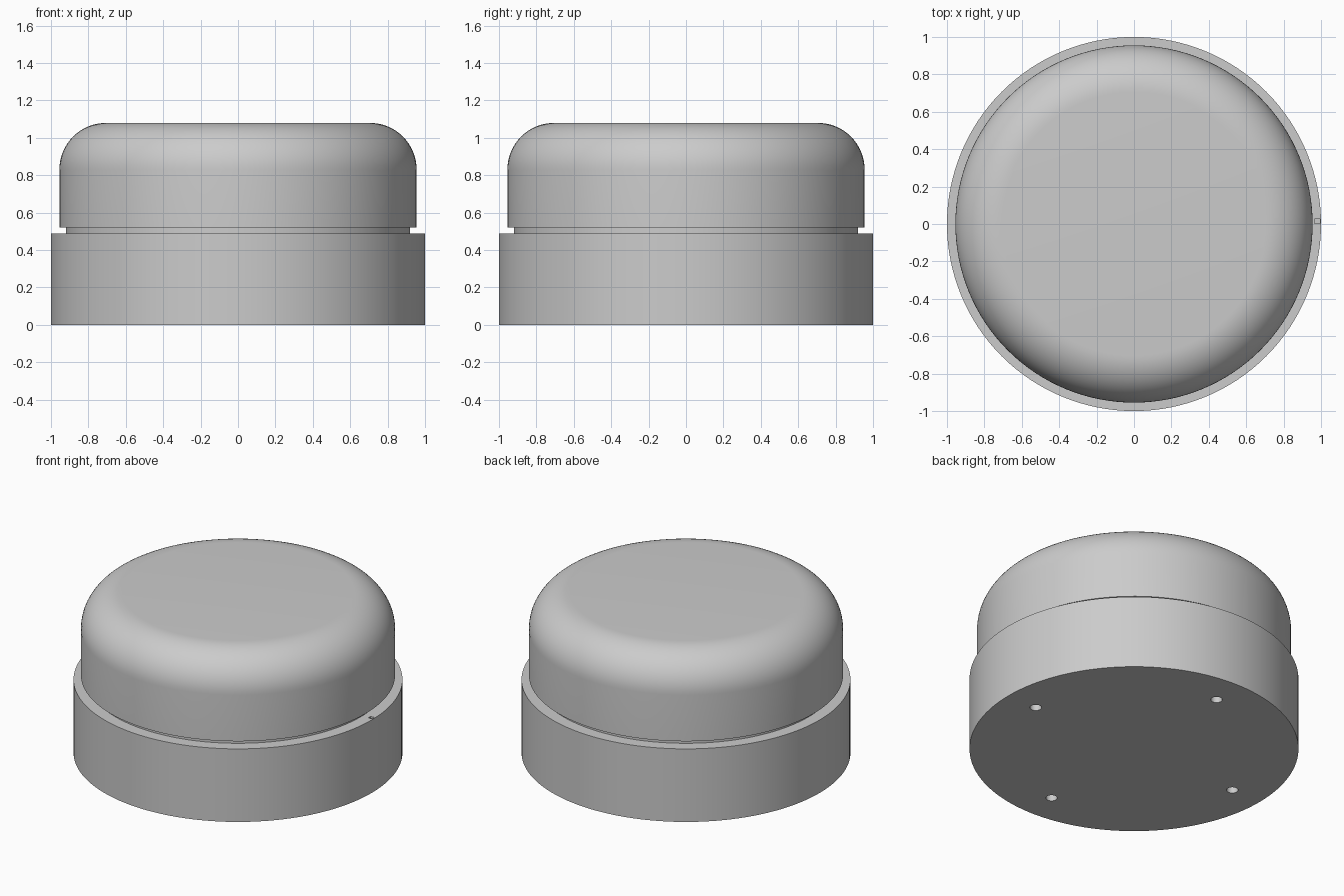
import bpy, bmesh, math
from mathutils import Matrix, Vector

if "Cube" in bpy.data.objects:
    bpy.data.objects.remove(bpy.data.objects["Cube"], do_unlink=True)

grey = bpy.data.materials.new("light_grey")
grey.use_nodes = True
grey.diffuse_color = (0.6, 0.6, 0.6, 1)
grey.node_tree.nodes["Principled BSDF"].inputs["Base Color"].default_value = grey.diffuse_color
SIDES = 128


def add_object(name, bm):
    bmesh.ops.recalc_face_normals(bm, faces=bm.faces)
    mesh = bpy.data.meshes.new(name)
    bm.to_mesh(mesh)
    bm.free()
    mesh.materials.append(grey)
    obj = bpy.data.objects.new(name, mesh)
    bpy.context.collection.objects.link(obj)
    return obj


def lathe(name, profile):
    """Turn (radius, height) points into a closed solid with flat ends."""
    bm = bmesh.new()
    rings = [[bm.verts.new((r * math.cos(math.tau * i / SIDES), r * math.sin(math.tau * i / SIDES), z))
              for i in range(SIDES)] for r, z in profile]
    for low, high in zip(rings, rings[1:]):
        for i in range(SIDES):
            j = (i + 1) % SIDES
            bm.faces.new((low[i], low[j], high[j], high[i]))
    bm.faces.new(rings[0])
    bm.faces.new(rings[-1])
    return add_object(name, bm)


def smooth(obj):
    bpy.ops.object.select_all(action="DESELECT")
    obj.select_set(True)
    bpy.context.view_layer.objects.active = obj
    bpy.ops.object.shade_smooth_by_angle(angle=math.radians(30))


# Base drum, neck in the gap, and cap with a rounded shoulder
base = lathe("base", [(1, 0), (1, 0.49)])
neck = lathe("neck", [(0.92, 0.485), (0.92, 0.525)])
fillet = 0.25
arc = [(0.705 + fillet * math.cos(a), 0.83 + fillet * math.sin(a))
       for a in (math.pi / 2 * k / 16 for k in range(17))]
cap = lathe("cap", [(0.955, 0.52)] + arc)

# Four screw holes underneath and a small index notch in the rim
cut = bmesh.new()
for k in range(4):
    a = k * math.pi / 2
    bmesh.ops.create_cone(cut, cap_ends=True, segments=32, radius1=0.035, radius2=0.035, depth=0.4,
                          matrix=Matrix.Translation((0.78 * math.cos(a), 0.78 * math.sin(a), 0)))
bmesh.ops.create_cube(cut, size=1, matrix=Matrix.Translation((0.98, 0.015, 0.49))
                      @ Matrix.Diagonal(Vector((0.03, 0.025, 0.04, 1))))
cutter = add_object("hole_cutter", cut)
cutter.hide_render = True
boolean = base.modifiers.new("holes", "BOOLEAN")
boolean.object = cutter
boolean.solver = "EXACT"
bpy.context.view_layer.objects.active = base
bpy.ops.object.modifier_apply(modifier=boolean.name)
bpy.data.objects.remove(cutter, do_unlink=True)

for part in (base, neck, cap):
    smooth(part)
